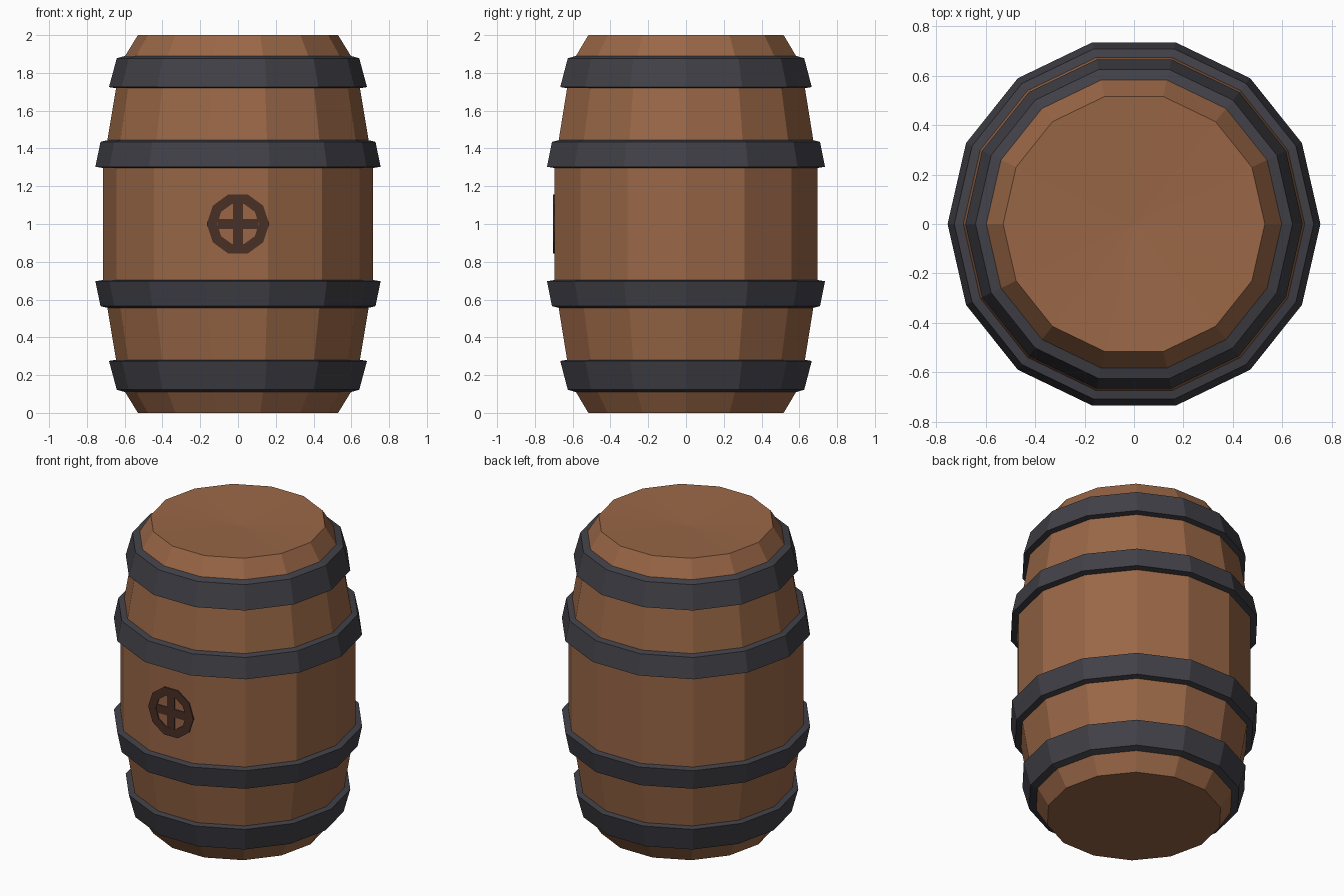
import bpy, bmesh, math

if "Cube" in bpy.data.objects:
    bpy.data.objects.remove(bpy.data.objects["Cube"])

SIDES = 14


def material(name, rgb):
    m = bpy.data.materials.new(name)
    m.diffuse_color = (*rgb, 1.0)
    m.use_nodes = True
    m.node_tree.nodes["Principled BSDF"].inputs["Base Color"].default_value = m.diffuse_color
    return m


wood = material("warm wood", (0.32, 0.135, 0.062))
iron = material("dark iron", (0.053, 0.052, 0.064))
dark_wood = material("dark wood", (0.068, 0.029, 0.019))


def finish(bm, name, mat):
    bmesh.ops.recalc_face_normals(bm, faces=bm.faces)
    mesh = bpy.data.meshes.new(name)
    bm.to_mesh(mesh)
    bm.free()
    mesh.materials.append(mat)
    obj = bpy.data.objects.new(name, mesh)
    bpy.context.collection.objects.link(obj)
    return obj


def lathe(bm, profile, sides, closed):
    """Revolve (radius, z) points around z; returns the vertex rings."""
    rings = []
    for r, z in profile:
        rings.append([bm.verts.new((r * math.cos(i * math.tau / sides),
                                    r * math.sin(i * math.tau / sides), z))
                      for i in range(sides)])
    pairs = list(zip(rings, rings[1:]))
    if closed:
        pairs.append((rings[-1], rings[0]))
    for a, b in pairs:
        for i in range(sides):
            j = (i + 1) % sides
            bm.faces.new((a[i], a[j], b[j], b[i]))
    return rings


# Barrel body: mirrored bulging profile, slightly dished lid, flat base
half = [(0.53, 0.0), (0.625, 0.155), (0.715, 0.70)]
profile = half + [(r, 2 - z) for r, z in reversed(half)]
bm = bmesh.new()
rings = lathe(bm, profile, SIDES, False)
bm.faces.new(rings[0])
centre = bm.verts.new((0, 0, 1.975))
for i in range(SIDES):
    bm.faces.new((rings[-1][i], rings[-1][(i + 1) % SIDES], centre))
finish(bm, "barrel_body", wood)

# Iron hoops: upper pair and its mirror image below
hoops = {
    "end_hoop": [(0.598, 1.89), (0.642, 1.877), (0.683, 1.725), (0.635, 1.717)],
    "middle_hoop": [(0.685, 1.445), (0.728, 1.435), (0.755, 1.303), (0.705, 1.295)],
}
for name, section in hoops.items():
    for label, flip in (("upper", False), ("lower", True)):
        bm = bmesh.new()
        lathe(bm, [(r, 2 - z if flip else z) for r, z in section], SIDES, True)
        finish(bm, f"{label}_{name}", iron)

# Bung emblem on the front: ten-sided ring with a cross
FRONT = -0.715 * math.cos(math.pi / SIDES)
PROUD = 0.007
bm = bmesh.new()
lathe(bm, [(0.165, -0.002), (0.165, PROUD), (0.11, PROUD), (0.11, -0.002)], 10, True)
ring = finish(bm, "bung_ring", dark_wood)
ring.rotation_euler.x = math.pi / 2
ring.location = (0, FRONT, 1.0)

for name, w, h, proud in (("bung_bar_upright", 0.055, 0.21, 0.006),
                          ("bung_bar_level", 0.21, 0.055, 0.005)):
    bm = bmesh.new()
    bmesh.ops.create_cube(bm, size=1.0)
    bmesh.ops.scale(bm, vec=(w, proud + 0.002, h), verts=bm.verts)
    bar = finish(bm, name, dark_wood)
    bar.location = (0, FRONT + 0.002 - (proud + 0.002) / 2, 1.0)
